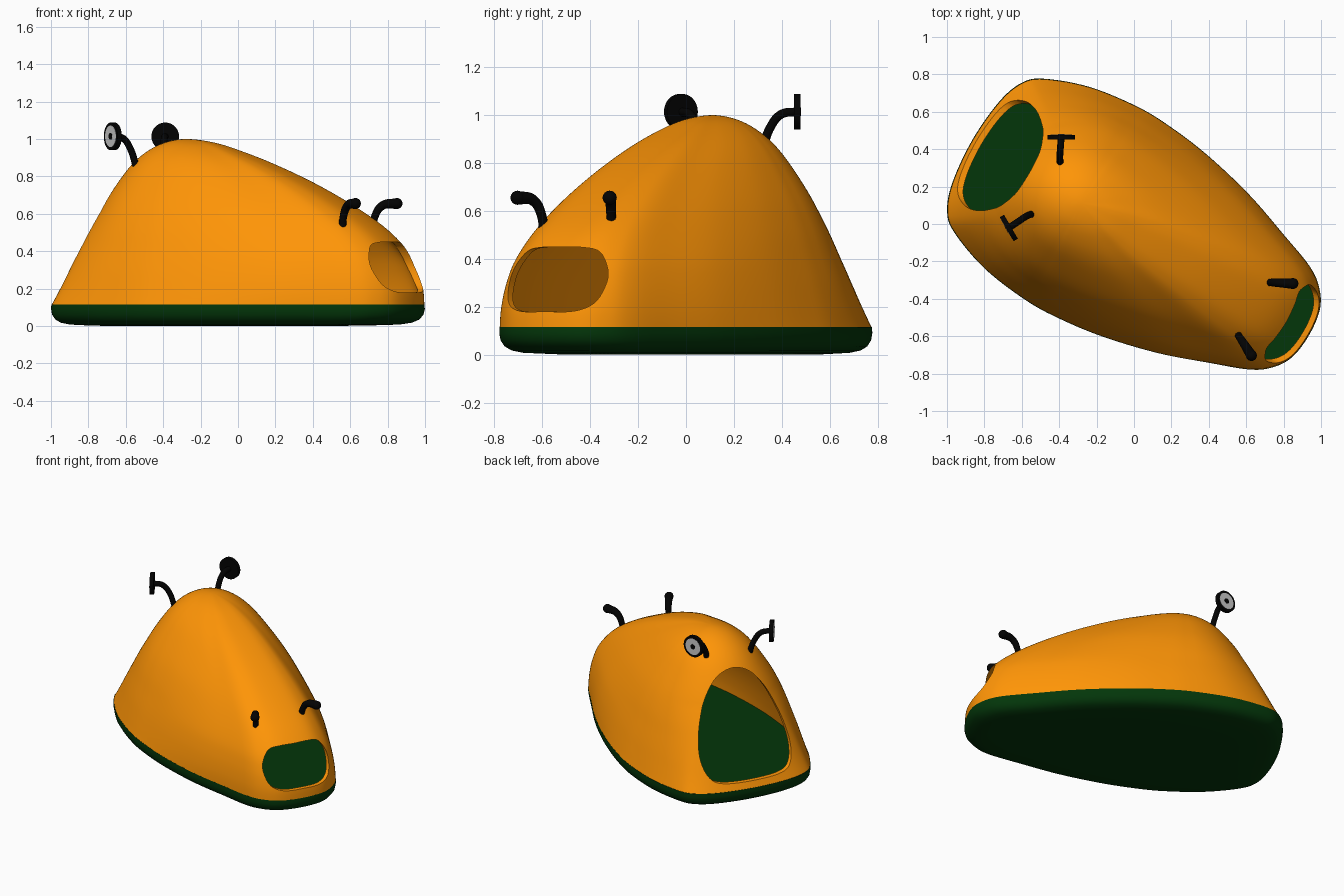
import bpy, bmesh, math
from mathutils import Vector, Matrix

if "Cube" in bpy.data.objects:
    bpy.data.objects.remove(bpy.data.objects["Cube"])

# The model lies diagonally: u runs from rear to nose, v across it
ANG, V0, PEAK_U = math.radians(-30), -0.045, -0.3
ROT = Matrix.Rotation(ANG, 3, 'Z')


def P(u, v, z):
    return ROT @ Vector((u, v + V0, z))


def mat(name, col):
    m = bpy.data.materials.new(name)
    m.diffuse_color = (*col, 1)
    m.use_nodes = True
    m.node_tree.nodes["Principled BSDF"].inputs["Base Color"].default_value = m.diffuse_color
    return m


ORANGE = mat("orange", (1.0, 0.30, 0.002))
GREEN = mat("dark_green", (0.001, 0.037, 0.003))
BLACK = mat("black", (0.001, 0.001, 0.001))


def spline(pts, n):
    """Catmull-Rom through pts[1:-1], the two outer points guide the ends."""
    out = []
    for a, b, c, d in zip(pts, pts[1:], pts[2:], pts[3:]):
        a, b, c, d = map(Vector, (a, b, c, d))
        for i in range(n):
            t = i / n
            out.append(0.5 * (2*b + (c-a)*t + (2*a-5*b+4*c-d)*t*t + (3*b-a-3*c+d)*t**3))
    return out


def make(name, bm, material=None):
    bmesh.ops.recalc_face_normals(bm, faces=bm.faces[:])
    me = bpy.data.meshes.new(name)
    bm.to_mesh(me)
    bm.free()
    ob = bpy.data.objects.new(name, me)
    bpy.context.collection.objects.link(ob)
    if material:
        me.materials.append(material)
    return ob


def activate(ob):
    bpy.ops.object.select_all(action='DESELECT')
    ob.select_set(True)
    bpy.context.view_layer.objects.active = ob


def smooth(ob, deg=35):
    activate(ob)
    bpy.ops.object.shade_smooth_by_angle(angle=math.radians(deg))


# Footprint outline, half then mirrored
half = [(1.105, 0), (1.085, .15), (1.02, .25), (.92, .32), (.72, .395), (.45, .489),
        (.15, .56), (-.1, .592), (-.3, .596), (-.57, .56), (-.8, .478),
        (-.895, .40), (-.95, .25), (-.972, 0)]
loop = half + [(u, -v) for u, v in half[-2:0:-1]]
outline = spline([loop[-1]] + loop + loop[:2], 6)


def loft(bm, levels, pole=None):
    """Rings of the outline: each level is z, nose, rear, side and nose-side scale."""
    rings = []
    for z, front, rear, (side, nose_side) in levels:
        ring = []
        e = min(max((z - .115) / .5, 0), 1)  # the rear gets rounder higher up
        for u, v in outline:
            d = u - PEAK_U
            t = min(max(d / 1.1, 0), 1)
            w = side + (nose_side - side) * t * t * (3 - 2 * t)
            if d < 0:
                a = math.atan2(v / .596, d / .672)
                d += (.672 * math.cos(a) - d) * e
                v += (.596 * math.sin(a) - v) * e
            ring.append(bm.verts.new(P(PEAK_U + d * (front if d > 0 else rear), v * w, z)))
        rings.append(ring)
    n = len(outline)
    for a, b in zip(rings, rings[1:]):
        for i in range(n):
            j = (i + 1) % n
            bm.faces.new((a[i], a[j], b[j], b[i]))
    if pole is not None:
        p = bm.verts.new(P(PEAK_U, 0, pole))
        for i in range(n):
            bm.faces.new((rings[-1][i], rings[-1][(i + 1) % n], p))
    return rings


# Domed shell: height, nose scale, rear scale, side scale, side scale at the nose
prof = [(.11, 1, 1, 1, 1), (.20, .995, .945, .957, .985), (.30, .975, .89, .908, .95),
        (.40, .935, .835, .852, .895), (.52, .845, .76, .78, .80),
        (.64, .71, .67, .688, .70), (.76, .545, .555, .567, .57),
        (.86, .378, .44, .445, .445), (.93, .24, .32, .32, .32),
        (.98, .12, .172, .172, .172), (1.0, 0, 0, 0, 0)]
levels = spline([(.02, 1.0, 1.06, 1.05, 1.0)] + prof + [(.98, -.12, -.172, -.172, -.172)], 5)
bm = bmesh.new()
loft(bm, [(l[0], l[1], l[2], (l[3], l[4])) for l in levels[:50]], pole=1.0)
shell = make("shell", bm, ORANGE)
sol = shell.modifiers.new("wall", 'SOLIDIFY')
sol.thickness, sol.offset = 0.03, -1


# Openings cut along the length at both ends
def cutter(name, half_pts, u0, u1):
    pts = half_pts + [(-v, z) for v, z in half_pts[-2:0:-1]]
    curve = spline([pts[-1]] + pts + pts[:2], 5)
    bm = bmesh.new()
    a = [bm.verts.new(P(u0, v, z)) for v, z in curve]
    b = [bm.verts.new(P(u1, v, z)) for v, z in curve]
    n = len(curve)
    for i in range(n):
        j = (i + 1) % n
        bm.faces.new((a[i], a[j], b[j], b[i]))
    bm.faces.new(a)
    bm.faces.new(b)
    ob = make(name, bm)
    ob.hide_render = True
    mod = shell.modifiers.new(name, 'BOOLEAN')
    mod.object, mod.operation, mod.solver = ob, 'DIFFERENCE', 'EXACT'
    return ob


cutters = [
    cutter("rear_cutter", [(0, .158), (.21, .165), (.29, .205), (.323, .30), (.312, .42),
                           (.272, .55), (.21, .68), (.115, .79), (0, .83)], -1.3, -.45),
    cutter("nose_cutter", [(0, .18), (.13, .182), (.205, .215), (.233, .29), (.225, .36),
                           (.175, .43), (.10, .448), (0, .45)], .7, 1.4)]
activate(shell)
for m in list(shell.modifiers):
    bpy.ops.object.modifier_apply(modifier=m.name)
for c in cutters:
    bpy.data.objects.remove(c)
smooth(shell)

# Base slab with a rounded underside
bm = bmesh.new()
base_prof = [(.115, 1, 1), (.09, 1.002, 1.002), (.06, .996, .994), (.035, .98, .97),
             (.018, .95, .93), (.008, .90, .86), (.002, .75, .7), (0, .5, .45)]
rings = loft(bm, [(z, f, r, (r, r)) for z, f, r in base_prof])
bm.faces.new(rings[0])
bm.faces.new(rings[-1])
smooth(make("base", bm, GREEN), 50)


# Bent stalks
def tube(name, pts, radius, scale):
    cu = bpy.data.curves.new(name, 'CURVE')
    cu.dimensions = '3D'
    cu.bevel_depth, cu.bevel_resolution, cu.use_fill_caps = radius, 4, True
    sp = cu.splines.new('BEZIER')
    sp.bezier_points.add(len(pts) - 1)
    for bp, p, s in zip(sp.bezier_points, pts, scale):
        bp.co, bp.radius = P(*p), s
        bp.handle_left_type = bp.handle_right_type = 'AUTO'
    ob = bpy.data.objects.new(name, cu)
    bpy.context.collection.objects.link(ob)
    cu.materials.append(BLACK)
    activate(ob)
    bpy.ops.object.convert(target='MESH')
    smooth(bpy.context.object, 50)


def disc(name, centre, direction, r, depth, material):
    bm = bmesh.new()
    q = direction.to_track_quat('Z', 'Y').to_matrix().to_4x4()
    bmesh.ops.create_cone(bm, cap_ends=True, segments=40, radius1=r, radius2=r, depth=depth,
                          matrix=Matrix.Translation(centre) @ q)
    smooth(make(name, bm, material))


for side, s in (("left", 1), ("right", -1)):
    o = -.028  # stalks sit slightly off the hull centre line
    # rear stalk with a disc facing outwards
    tube(f"rear_stalk_{side}", [(-.498, s*.152+o, .85), (-.52, s*.18+o, .95),
                                (-.54, s*.22+o, 1.003), (-.569, s*.28+o, 1.014)],
         .0185, (1, 1, 1, 1))
    d = ROT @ Vector((-.5, s * .866, 0))
    c = P(-.569, s*.28+o, 1.014)
    disc(f"rear_disc_{side}", c, d, .074, .026, BLACK)
    disc(f"disc_face_{side}", c + d * .0125, d, .058, .004, None)
    disc(f"disc_centre_{side}", c + d * .0145, d, .018, .004, BLACK)
    # nose stalk with a thicker rounded tip
    tip = (.895, s*.222+o, .655)
    tube(f"nose_stalk_{side}", [(.782, s*.162+o, .48), (.79, s*.168+o, .585),
                                (.828, s*.187+o, .645), tip], .019, (1, 1.05, 1.2, 1.5))
    bm = bmesh.new()
    bmesh.ops.create_uvsphere(bm, u_segments=20, v_segments=12, radius=.0295,
                              matrix=Matrix.Translation(P(*tip)))
    smooth(make(f"nose_tip_{side}", bm, BLACK), 60)
